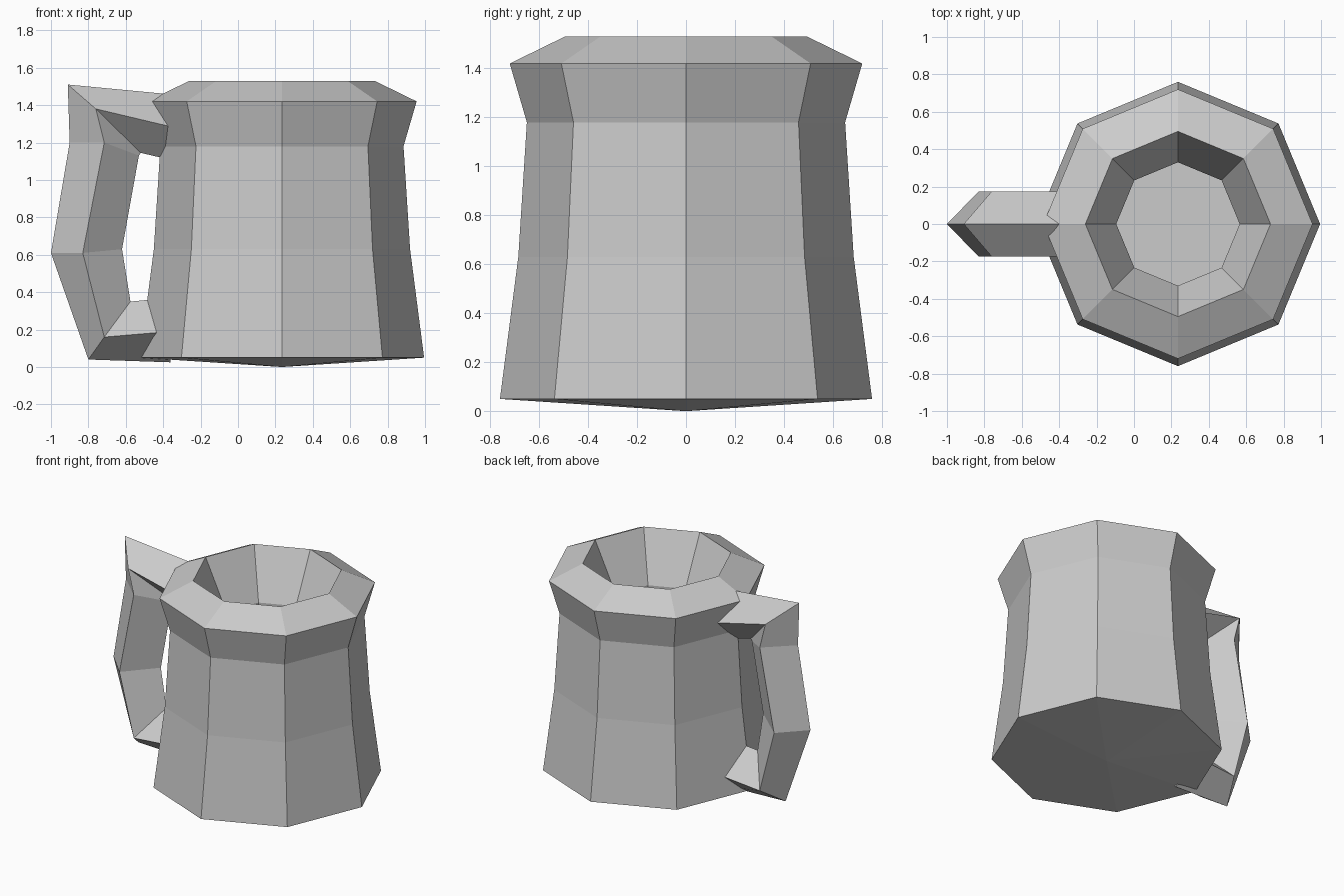
import bpy, bmesh
from math import cos, sin, tau

if "Cube" in bpy.data.objects:
    bpy.data.objects.remove(bpy.data.objects["Cube"])


def finish(bm, name):
    bmesh.ops.recalc_face_normals(bm, faces=bm.faces)
    mesh = bpy.data.meshes.new(name)
    bm.to_mesh(mesh)
    bm.free()
    obj = bpy.data.objects.new(name, mesh)
    bpy.context.collection.objects.link(obj)
    return obj


def bridge(bm, a, b):
    n = len(a)
    for i in range(n):
        j = (i + 1) % n
        bm.faces.new((a[i], a[j], b[j], b[i]))


# Mug body: eight-sided lathe of (radius, z), outside up and then down the inside
CX, SIDES = 0.235, 8
profile = [(0.76, 0.05), (0.685, 0.63), (0.65, 1.18), (0.72, 1.42),
           (0.495, 1.53), (0.33, 1.18), (0.37, 0.63), (0.43, 0.2)]
bm = bmesh.new()
rings = [[bm.verts.new((CX + r * cos(tau * i / SIDES), r * sin(tau * i / SIDES), z))
          for i in range(SIDES)] for r, z in profile]
for a, b in zip(rings, rings[1:]):
    bridge(bm, a, b)
bm.faces.new(rings[-1])
# Slightly pointed underside
tip = bm.verts.new((CX, 0, 0))
for i in range(SIDES):
    bm.faces.new((rings[0][i], rings[0][(i + 1) % SIDES], tip))
finish(bm, "mug_body")

# Handle: diamond section swept along a C, each row gives (x, z) of outer, side, inner edges
HALF = 0.175
sections = [
    ((-0.33, 1.455), (-0.33, 1.278), (-0.33, 1.10)),
    ((-0.91, 1.51), (-0.76, 1.38), (-0.52, 1.145)),
    ((-0.90, 1.20), (-0.715, 1.20), (-0.53, 1.13)),
    ((-1.00, 0.61), (-0.83, 0.61), (-0.62, 0.63)),
    ((-0.80, 0.04), (-0.715, 0.16), (-0.575, 0.35)),
    ((-0.36, 0.025), (-0.36, 0.19), (-0.36, 0.37)),
]
bm = bmesh.new()
rings = []
for (ox, oz), (sx, sz), (ix, iz) in sections:
    rings.append([bm.verts.new(p) for p in
                  ((ox, 0, oz), (sx, -HALF, sz), (ix, 0, iz), (sx, HALF, sz))])
for a, b in zip(rings, rings[1:]):
    bridge(bm, a, b)
bm.faces.new(rings[0])
bm.faces.new(rings[-1])
finish(bm, "handle")
